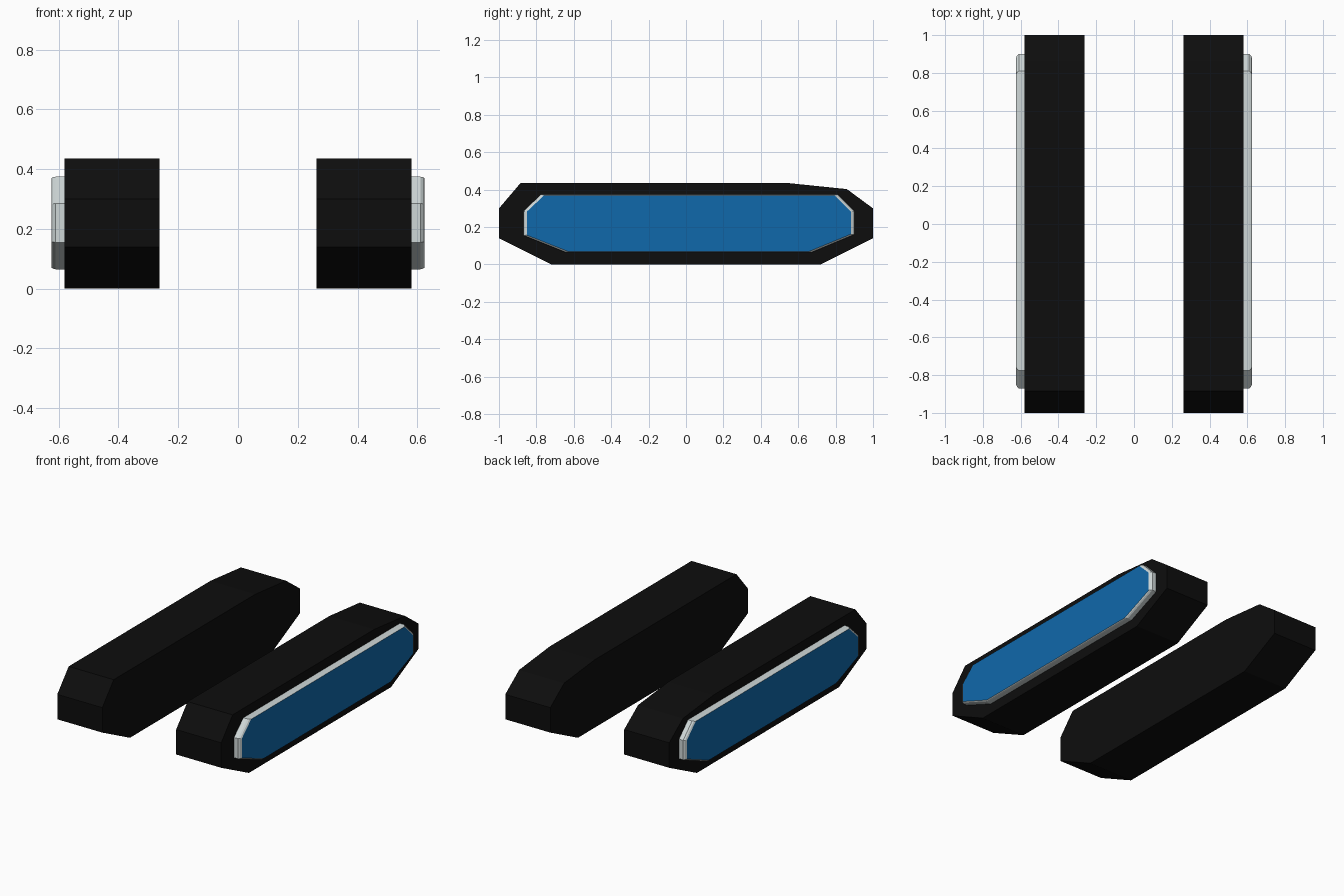
import bpy, bmesh

if "Cube" in bpy.data.objects:
    bpy.data.objects.remove(bpy.data.objects["Cube"])


def material(name, rgb):
    m = bpy.data.materials.new(name)
    m.diffuse_color = (*rgb, 1)
    m.use_nodes = True
    m.node_tree.nodes["Principled BSDF"].inputs["Base Color"].default_value = m.diffuse_color
    return m


black = material("black rubber", (0.004, 0.004, 0.004))
white = material("pale grey rim", (0.62, 0.68, 0.68))
blue = material("blue panel", (0.005, 0.14, 0.41))

# side outlines as (y, z)
TRACK = [(-1, 0.14), (-0.72, 0), (0.72, 0), (1, 0.14), (1, 0.30),
         (0.86, 0.403), (0.55, 0.435), (-0.885, 0.435), (-1, 0.30)]
PANEL = [(-0.87, 0.155), (-0.645, 0.065), (0.672, 0.065), (0.90, 0.16),
         (0.90, 0.285), (0.81, 0.375), (-0.775, 0.375), (-0.87, 0.285)]


def shrink(outline, dy, dz):
    """Pull an outline in by dy and dz at its extremes."""
    ys, zs = [p[0] for p in outline], [p[1] for p in outline]
    cy, cz = (min(ys) + max(ys)) / 2, (min(zs) + max(zs)) / 2
    ky, kz = 1 - dy / (max(ys) - cy), 1 - dz / (max(zs) - cz)
    return [(cy + (y - cy) * ky, cz + (z - cz) * kz) for y, z in outline]


def loft(name, sections, side, mats):
    """Join (x, outline) sections; the outer cap takes the last material."""
    bm = bmesh.new()
    rings = [[bm.verts.new((side * x, y, z)) for y, z in o] for x, o in sections]
    for a, b in zip(rings, rings[1:]):
        for i in range(len(a)):
            j = (i + 1) % len(a)
            bm.faces.new((a[i], a[j], b[j], b[i]))
    bm.faces.new(rings[0])
    bm.faces.new(rings[-1]).material_index = len(mats) - 1
    bmesh.ops.recalc_face_normals(bm, faces=bm.faces)
    me = bpy.data.meshes.new(name)
    bm.to_mesh(me)
    bm.free()
    for m in mats:
        me.materials.append(m)
    bpy.context.collection.objects.link(bpy.data.objects.new(name, me))


for label, side in (("left", -1), ("right", 1)):
    # black track block
    loft(label + "_track", [(0.262, TRACK), (0.581, TRACK)], side, [black])
    # pale raised rim with a blue outer face
    loft(label + "_side_panel",
         [(0.575, PANEL), (0.61, PANEL),
          (0.619, shrink(PANEL, 0.008, 0.002)),
          (0.624, shrink(PANEL, 0.019, 0.005))], side, [white, blue])
